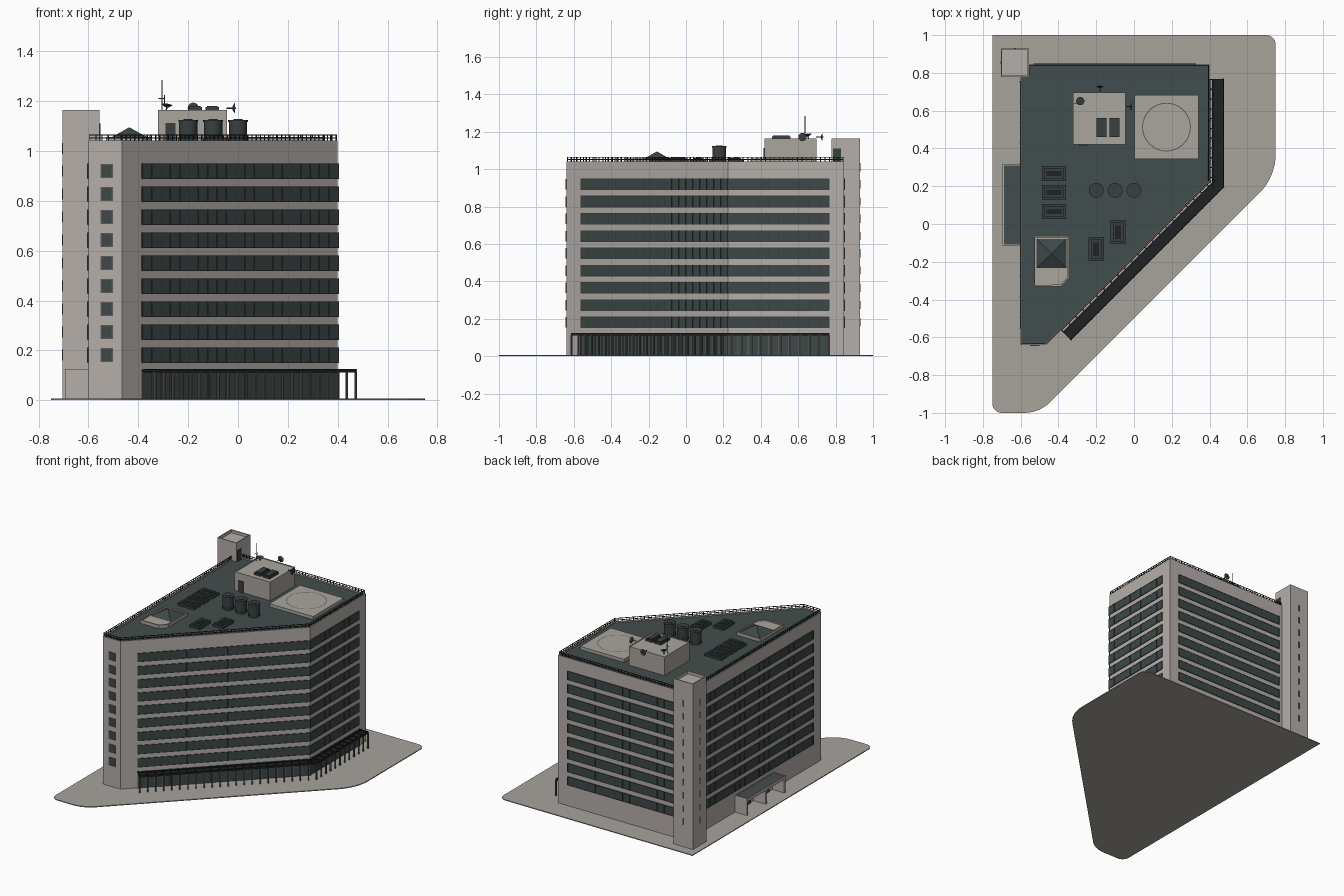
import bpy, bmesh, math
from mathutils import Matrix, Vector

if "Cube" in bpy.data.objects:
    bpy.data.objects.remove(bpy.data.objects["Cube"])


def material(name, rgb):
    m = bpy.data.materials.new(name)
    m.diffuse_color = (*rgb, 1)
    m.use_nodes = True
    m.node_tree.nodes["Principled BSDF"].inputs["Base Color"].default_value = m.diffuse_color
    return m


WALL = material("pale stone wall", (0.47, 0.43, 0.405))
CONC = material("warm concrete", (0.40, 0.375, 0.34))
PAVE = material("paving", (0.39, 0.365, 0.33))
ROOF = material("slate roof", (0.055, 0.075, 0.075))
GLASS = material("dark glass", (0.048, 0.064, 0.064))
PLANT = material("plant grey", (0.04, 0.05, 0.05))
METAL = material("black metal", (0.013, 0.015, 0.016))
POST = material("post grey", (0.10, 0.105, 0.10))


def finish(name, bm, *mats, smooth=False):
    bmesh.ops.recalc_face_normals(bm, faces=bm.faces)
    me = bpy.data.meshes.new(name)
    bm.to_mesh(me)
    bm.free()
    for m in mats:
        me.materials.append(m)
    ob = bpy.data.objects.new(name, me)
    bpy.context.collection.objects.link(ob)
    if smooth:
        bpy.context.view_layer.objects.active = ob
        ob.select_set(True)
        bpy.ops.object.shade_smooth_by_angle(angle=math.radians(35))
        ob.select_set(False)
    return ob


def box(bm, x0, x1, y0, y1, z0, z1, frame=Matrix()):
    mat = (frame @ Matrix.Translation(((x0 + x1) / 2, (y0 + y1) / 2, (z0 + z1) / 2))
           @ Matrix.Diagonal((x1 - x0, y1 - y0, z1 - z0, 1)))
    bmesh.ops.create_cube(bm, size=1, matrix=mat)


def cyl(bm, p, q, r1, r2=None, n=20):
    p, q = Vector(p), Vector(q)
    mat = Matrix.Translation((p + q) / 2) @ (q - p).to_track_quat('Z', 'Y').to_matrix().to_4x4()
    bmesh.ops.create_cone(bm, cap_ends=True, segments=n, radius1=r1,
                          radius2=r1 if r2 is None else r2, depth=(q - p).length, matrix=mat)


def prism(bm, pts, z0, z1):
    f = bm.faces.new([bm.verts.new((x, y, z0)) for x, y in pts])
    ext = bmesh.ops.extrude_face_region(bm, geom=[f])
    vs = [g for g in ext["geom"] if isinstance(g, bmesh.types.BMVert)]
    bmesh.ops.translate(bm, verts=vs, vec=(0, 0, z1 - z0))
    bm.normal_update()
    return max(bm.faces, key=lambda f: f.calc_center_median().z)


def sink(bm, face, thick, depth, mat=0):
    # inset a face, then push it down to leave a rim
    bmesh.ops.recalc_face_normals(bm, faces=bm.faces)
    bmesh.ops.inset_region(bm, faces=[face], thickness=thick)
    ext = bmesh.ops.extrude_face_region(bm, geom=[face])
    vs = [g for g in ext["geom"] if isinstance(g, bmesh.types.BMVert)]
    new = [g for g in ext["geom"] if isinstance(g, bmesh.types.BMFace)]
    if face.is_valid:
        bmesh.ops.delete(bm, geom=[face], context='FACES_ONLY')
    bmesh.ops.translate(bm, verts=vs, vec=(0, 0, -depth))
    for f in new:
        f.material_index = mat


def rounded(corners, n=8):
    out = []
    for i, (x, y, r) in enumerate(corners):
        p = Vector((x, y))
        a = (Vector(corners[i - 1][:2]) - p).normalized()
        b = (Vector(corners[(i + 1) % len(corners)][:2]) - p).normalized()
        half = a.angle(b) / 2
        c = p + (a + b).normalized() * r / math.sin(half)
        t0, t1 = p + a * r / math.tan(half) - c, p + b * r / math.tan(half) - c
        sweep = t0.angle_signed(t1)
        for k in range(n + 1):
            ang = math.atan2(t0.y, t0.x) - sweep * k / n
            out.append((c.x + r * math.cos(ang), c.y + r * math.sin(ang)))
    return out


# paved plot
bm = bmesh.new()
prism(bm, rounded([(-0.75, -1, 0.05), (-0.5, -1, 0.2), (0.75, 0.25, 0.29),
                   (0.75, 1, 0.05), (-0.75, 1, 0.002)]), 0, 0.006)
finish("paved_plot", bm, PAVE)

# main block with sunken roof
PTS = [(-0.6, -0.64), (-0.465, -0.64), (0.40, 0.225), (0.40, 0.845), (-0.6, 0.845)]
bm = bmesh.new()
top = prism(bm, PTS, 0.004, 1.042)
sink(bm, top, 0.011, 0.008, 1)
finish("main_block", bm, WALL, ROOF)

# a frame for each wall: x along the wall, -y outward
FRAMES, LENS = [], []
for i, p in enumerate(PTS):
    p, q = Vector(p), Vector(PTS[(i + 1) % 5])
    d = q - p
    FRAMES.append(Matrix.Translation((p.x, p.y, 0)) @ Matrix.Rotation(math.atan2(d.y, d.x), 4, 'Z'))
    LENS.append(d.length)
FRONT, DIAG, RIGHT, BACK, LEFT = range(5)


def on_wall(bm, w, s0, s1, o0, o1, z0, z1):
    box(bm, s0, s1, -o1, -o0, z0, z1, FRAMES[w])


def spaced(a, b, step):
    n = max(1, round((b - a) / step))
    return [a + (b - a) * k / n for k in range(n + 1)]


# window bands, mullions, and single front windows
ROWS = [0.181 + 0.0923 * k for k in range(9)]
BANDS = [(DIAG, 0.113, LENS[DIAG]), (RIGHT, 0, 0.54), (BACK, 0.075, 0.93), (LEFT, 0.09, 1.395)]
glass, bars, trim = bmesh.new(), bmesh.new(), bmesh.new()
for z in ROWS:
    for w, a, b in BANDS:
        on_wall(glass, w, a, b, -0.004, 0.003, z - 0.028, z + 0.028)
        for s in spaced(a, b, 0.054):
            on_wall(bars, w, s - 0.002, s + 0.002, 0, 0.005, z - 0.03, z + 0.03)
        for h in (-0.029, 0.029):
            on_wall(bars, w, a, b, 0, 0.0045, z + h - 0.002, z + h + 0.002)
    on_wall(glass, FRONT, 0.054, 0.094, -0.004, 0.004, z - 0.024, z + 0.024)
    for s in (0.051, 0.095):
        on_wall(trim, FRONT, s - 0.002, s + 0.004, 0, 0.005, z - 0.028, z + 0.028)
    for h in (-0.026, 0.026):
        on_wall(trim, FRONT, 0.049, 0.099, 0, 0.005, z + h - 0.002, z + h + 0.002)
finish("window_bands", glass, GLASS)
finish("window_mullions", bars, PLANT)
finish("front_window_frames", trim, POST)

# ground floor glazing, pergola and its posts
glass, frame, posts = bmesh.new(), bmesh.new(), bmesh.new()
for w, a, b in ((DIAG, 0.113, LENS[DIAG]), (RIGHT, 0, 0.54)):
    on_wall(glass, w, a, b, -0.004, 0.004, 0.005, 0.12)
    c, d = (a, b + 0.03) if w == DIAG else (-0.03, b)
    on_wall(frame, w, c, d, 0.018, 0.07, 0.113, 0.117)
    for o in (0.014, 0.07):
        on_wall(frame, w, c, d, o, o + 0.006, 0.112, 0.125)
    for s in spaced(c, d, 0.052):
        on_wall(frame, w, s - 0.003, s + 0.003, 0.002, 0.076, 0.116, 0.124)
        on_wall(posts, w, s - 0.004, s + 0.004, 0.069, 0.077, 0.005, 0.114)
    for s in spaced(a, b, 0.052):
        on_wall(posts, w, s - 0.003, s + 0.003, 0.002, 0.008, 0.005, 0.114)
finish("ground_floor_glazing", glass, GLASS)
finish("pergola_frame", frame, METAL)
finish("pergola_posts", posts, POST)

# roof railing
bm = bmesh.new()
for w in range(5):
    for s in spaced(0.005, LENS[w] - 0.005, 0.024):
        on_wall(bm, w, s - 0.0017, s + 0.0017, -0.007, -0.0035, 1.04, 1.064)
    for z in (1.05, 1.062):
        on_wall(bm, w, 0.003, LENS[w] - 0.003, -0.007, -0.0035, z, z + 0.0035)
finish("roof_railing", bm, METAL)

# stair tower with slit windows and roof door
bm = bmesh.new()
top = prism(bm, [(-0.705, 0.778), (-0.556, 0.778), (-0.556, 0.93), (-0.705, 0.93)], 0.004, 1.165)
sink(bm, top, 0.01, 0.02)
finish("stair_tower", bm, WALL)
bm = bmesh.new()
for z in ROWS + [1.01]:
    box(bm, -0.707, -0.70, 0.849, 0.859, z - 0.022, z + 0.022)
    box(bm, -0.636, -0.626, 0.925, 0.932, z - 0.022, z + 0.022)
finish("tower_slits", bm, GLASS)
bm = bmesh.new()
box(bm, -0.56, -0.552, 0.785, 0.828, 1.034, 1.11)
box(bm, -0.29, -0.25, 0.415, 0.422, 1.034, 1.112)
finish("roof_doors", bm, PLANT)

# side entrance porch
bm = bmesh.new()
top = prism(bm, [(-0.695, -0.115), (-0.598, -0.115), (-0.598, 0.315), (-0.695, 0.315)], 0.102, 0.125)
sink(bm, top, 0.008, 0.006, 1)
for y in (-0.115, 0.092, 0.3):
    box(bm, -0.692, -0.6, y, y + 0.015, 0.005, 0.103)
finish("side_porch", bm, WALL, ROOF)
bm = bmesh.new()
for y in (-0.06, 0.145):
    box(bm, -0.605, -0.596, y, y + 0.1, 0.006, 0.085)
finish("porch_doors", bm, GLASS)

# penthouse with roof panels
bm = bmesh.new()
top = prism(bm, [(-0.322, 0.42), (-0.044, 0.42), (-0.044, 0.697), (-0.322, 0.697)], 1.03, 1.165)
sink(bm, top, 0.008, 0.004)
finish("penthouse", bm, CONC)
bm = bmesh.new()
for x in (-0.198, -0.13):
    box(bm, x, x + 0.053, 0.46, 0.56, 1.158, 1.176)
    box(bm, x + 0.006, x + 0.047, 0.466, 0.554, 1.176, 1.181)
finish("penthouse_panels", bm, PLANT)

# dishes and mast
bm = bmesh.new()
for base, tip in (((-0.18, 0.695, 1.172), (-0.18, 0.735, 1.172)),
                  ((-0.046, 0.622, 1.172), (-0.008, 0.622, 1.172)),
                  ((-0.288, 0.655, 1.16), (-0.284, 0.65, 1.19))):
    b, t = Vector(base), Vector(tip)
    u = (t - b).normalized()
    cyl(bm, b, t, 0.003, n=8)
    cyl(bm, t - u * 0.014, t - u * 0.004, 0.008, 0.022)
cyl(bm, (-0.305, 0.636, 1.16), (-0.305, 0.636, 1.285), 0.0018, n=6)
cyl(bm, (-0.318, 0.636, 1.21), (-0.295, 0.636, 1.21), 0.0018, n=6)
cyl(bm, (-0.295, 0.636, 1.19), (-0.295, 0.636, 1.225), 0.0018, n=6)
finish("dishes_and_mast", bm, PLANT)

# landing pad with ring
bm = bmesh.new()
box(bm, 0.003, 0.342, 0.344, 0.683, 1.03, 1.056)
finish("landing_pad", bm, CONC)
bm = bmesh.new()
ring = [[bm.verts.new((0.172 + r * math.cos(k * math.tau / 48), 0.513 + r * math.sin(k * math.tau / 48), 1.0575))
         for k in range(48)] for r in (0.124, 0.129)]
for k in range(48):
    j = (k + 1) % 48
    bm.faces.new((ring[0][k], ring[1][k], ring[1][j], ring[0][j]))
finish("landing_ring", bm, POST)

# water tanks
bm = bmesh.new()
for x in (-0.2, -0.1, 0.0):
    cyl(bm, (x, 0.178, 1.03), (x, 0.178, 1.122), 0.037, n=24)
    for z in (1.04, 1.116):
        cyl(bm, (x, 0.178, z), (x, 0.178, z + 0.009), 0.0395, n=24)
    cyl(bm, (x, 0.178, 1.12), (x, 0.178, 1.128), 0.018, n=24)
finish("water_tanks", bm, PLANT, smooth=True)

# roof vents: curb, raised cap and slot
bm, slots = bmesh.new(), bmesh.new()
VENTS = [(-0.424, 0.267, 0.064, 0.04), (-0.424, 0.166, 0.064, 0.04), (-0.424, 0.066, 0.064, 0.04),
         (-0.2, -0.133, 0.04, 0.063), (-0.084, -0.043, 0.04, 0.063)]
for x, y, a, b in VENTS:
    box(bm, x - a, x + a, y - b, y + b, 1.03, 1.05)
    box(bm, x - a + 0.012, x + a - 0.012, y - b + 0.012, y + b - 0.012, 1.05, 1.06)
    box(slots, x - a + 0.024, x + a - 0.024, y - b + 0.027, y + b - 0.027, 1.055, 1.062)
finish("roof_vents", bm, PLANT)
finish("vent_slots", slots, METAL)

# skylight on a chamfered curb
bm = bmesh.new()
top = prism(bm, [(-0.53, -0.33), (-0.385, -0.33), (-0.345, -0.285), (-0.345, -0.064), (-0.53, -0.064)], 1.03, 1.057)
sink(bm, top, 0.01, 0.008)
finish("skylight_curb", bm, CONC)
bm = bmesh.new()
base = [bm.verts.new((x, y, 1.051)) for x, y in
        ((-0.515, -0.233), (-0.357, -0.233), (-0.357, -0.079), (-0.515, -0.079))]
apex = bm.verts.new((-0.436, -0.156, 1.095))
bm.faces.new(base)
for k in range(4):
    bm.faces.new((base[k], base[(k + 1) % 4], apex))
finish("skylight_pyramid", bm, GLASS)
